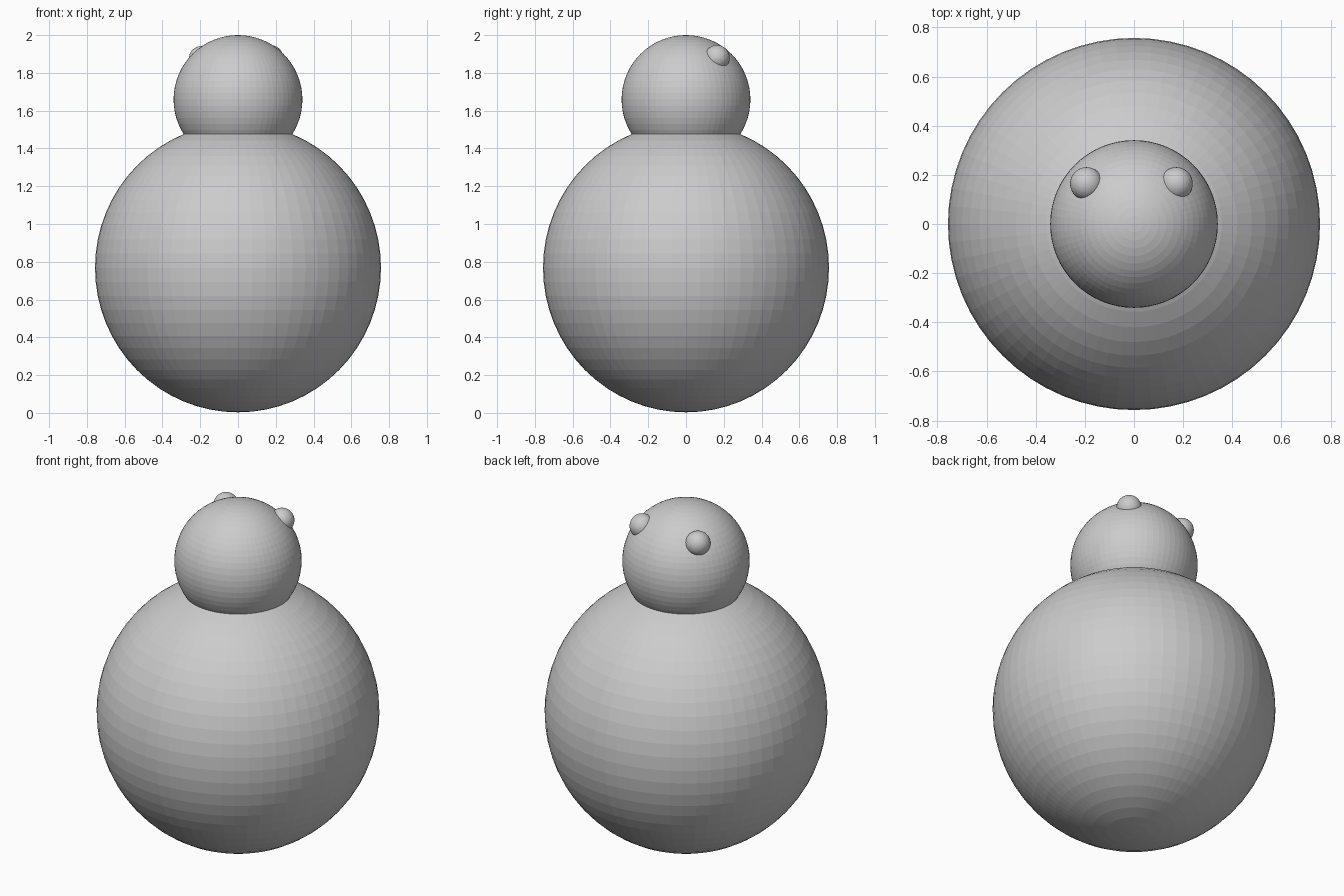
import bpy

if "Cube" in bpy.data.objects:
    bpy.data.objects.remove(bpy.data.objects["Cube"])


def ball(name, center, radius, height_radius=None, segments=64, rings=32):
    bpy.ops.mesh.primitive_uv_sphere_add(segments=segments, ring_count=rings,
                                         radius=1, location=center)
    obj = bpy.context.object
    obj.name = name
    obj.scale = (radius, radius, height_radius or radius)
    bpy.ops.object.transform_apply(location=False, rotation=False, scale=True)
    return obj


# Large round body
ball("body", (0, 0, 0.768), 0.757, 0.765)

# Head sunk into the top of the body
ball("head", (0, 0, 1.659), 0.341)

# Two small eyes half sunk into the upper back of the head
ball("left_eye", (-0.193, 0.164, 1.875), 0.067)
ball("right_eye", (0.172, 0.164, 1.88), 0.067)
